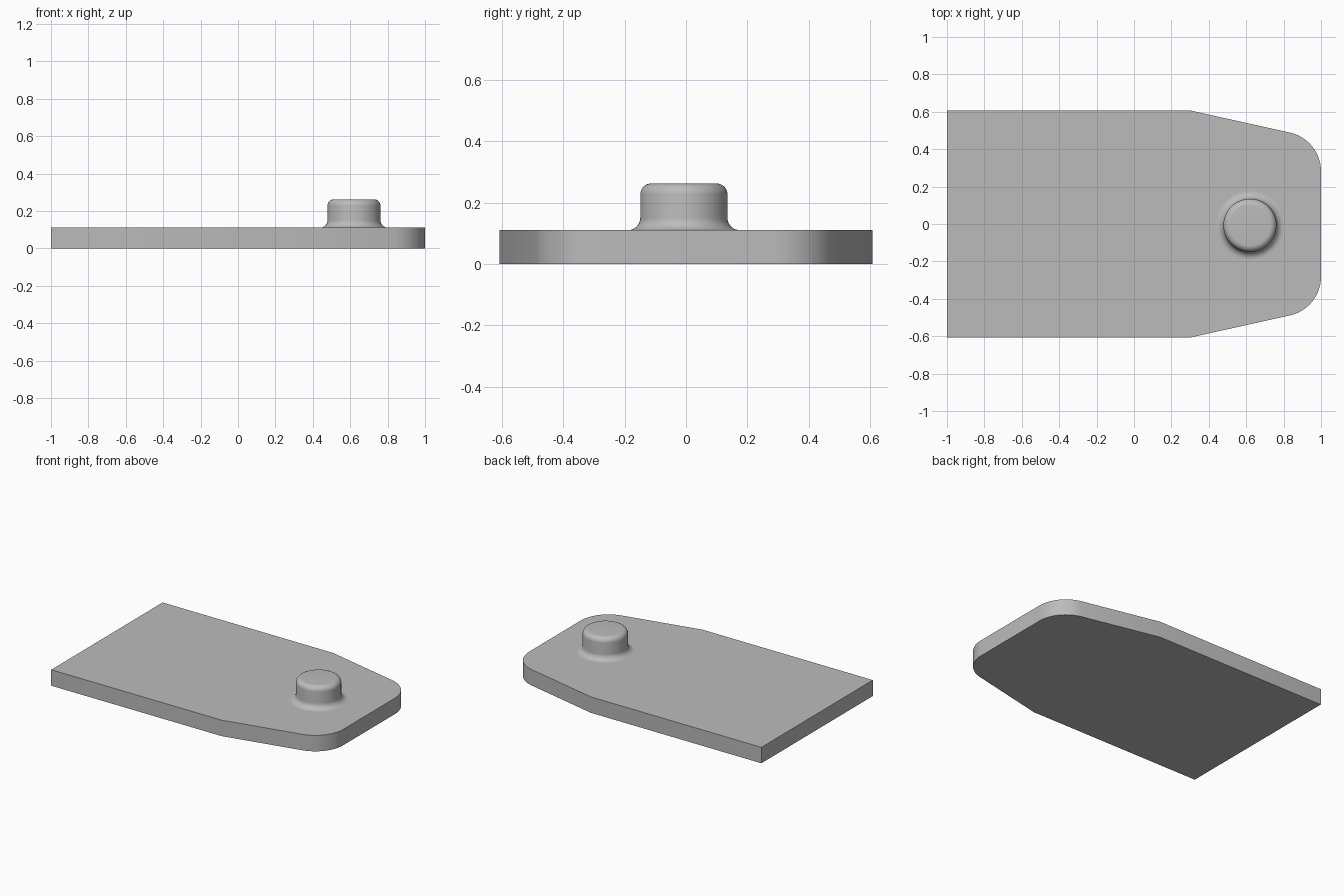
import bpy
import bmesh
from math import sin, cos, pi, radians
from mathutils import Matrix, Vector

cube = bpy.data.objects.get("Cube")
if cube:
    bpy.data.objects.remove(cube, do_unlink=True)

grey = bpy.data.materials.new("plain grey")
grey.use_nodes = True
colour = (0.5, 0.5, 0.5, 1)
grey.diffuse_color = colour
grey.node_tree.nodes["Principled BSDF"].inputs["Base Color"].default_value = colour

PLATE_TOP = 0.11


def arc(cx, cy, r, start, end, steps):
    """Points along an arc, angles in degrees."""
    angles = [radians(start + (end - start) * i / steps) for i in range(steps + 1)]
    return [(cx + r * cos(a), cy + r * sin(a)) for a in angles]


def finish(name, bm, sharp_angle):
    bmesh.ops.recalc_face_normals(bm, faces=bm.faces)
    mesh = bpy.data.meshes.new(name)
    bm.to_mesh(mesh)
    bm.free()
    mesh.materials.append(grey)
    obj = bpy.data.objects.new(name, mesh)
    bpy.context.collection.objects.link(obj)
    bpy.ops.object.select_all(action="DESELECT")
    obj.select_set(True)
    bpy.context.view_layer.objects.active = obj
    bpy.ops.object.shade_smooth_by_angle(angle=radians(sharp_angle))
    return obj


# Base plate: square at one end, tapered and rounded at the other
half = arc(0.787, 0.281, 0.213, 0, 77.3, 16) + [(0.3, 0.607), (-1, 0.607)]
outline = half + [(x, -y) for x, y in reversed(half)]
bm = bmesh.new()
bottom = bm.faces.new([bm.verts.new((x, y, 0)) for x, y in outline])
top = bmesh.ops.extrude_face_region(bm, geom=[bottom], use_keep_orig=True)
bmesh.ops.translate(bm, vec=(0, 0, PLATE_TOP),
                    verts=[v for v in top["geom"] if isinstance(v, bmesh.types.BMVert)])
finish("base_plate", bm, 30)

# Round peg: flared fillet at the foot, rounded rim at the top
profile = arc(0.182, PLATE_TOP + 0.04, 0.04, 270, 180, 8)
profile += arc(0.107, 0.227, 0.035, 0, 90, 8)
profile.append((0, 0.262))
bm = bmesh.new()
verts = [bm.verts.new((r, 0, z)) for r, z in profile]
edges = [bm.edges.new(pair) for pair in zip(verts, verts[1:])]
bmesh.ops.spin(bm, geom=verts + edges, cent=Vector(), axis=(0, 0, 1),
               angle=2 * pi, steps=64, use_merge=True)
bmesh.ops.remove_doubles(bm, verts=bm.verts, dist=0.0001)
bmesh.ops.transform(bm, matrix=Matrix.Translation((0.62, -0.007, 0)), verts=bm.verts)
finish("peg", bm, 40)
